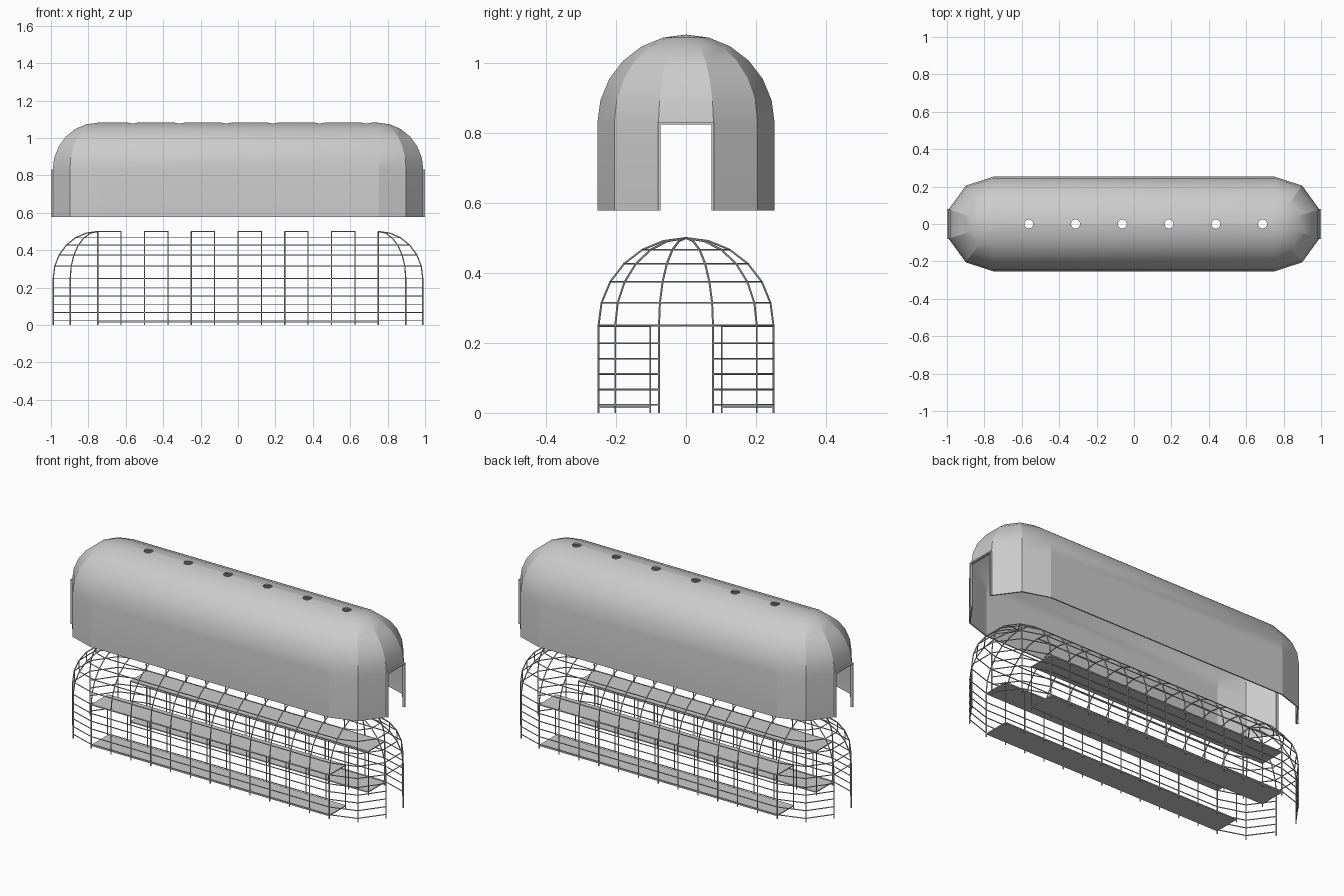
import bpy, bmesh
from math import sin, cos, radians

if "Cube" in bpy.data.objects:
    bpy.data.objects.remove(bpy.data.objects["Cube"])

R, WALL, HALF, LIFT = 0.25, 0.25, 0.75, 0.578
POLE = 0.0032
ARC = [0, 15, 30, 45, 60, 75, 90]
BAYS = [-0.75 + 0.125 * i for i in range(13)]


def plan(a=0):
    """Rounded-end outline at roof angle a, starting beside the right door."""
    pts = []
    for t in (18, 54, 90, 90, 126, 162, 198, 234, 270, 270, 306, 342):
        side = HALF if len(pts) in (0, 1, 2, 9, 10, 11) else -HALF
        r = R * cos(radians(a))
        pts.append((side + r * cos(radians(t)), r * sin(radians(t))))
    return pts


def height(a):
    return WALL + R * sin(radians(a))


def poles(name, paths, radius=POLE):
    """paths: list of (points, closed); one curve object of thin poles."""
    cu = bpy.data.curves.new(name, 'CURVE')
    cu.dimensions = '3D'
    cu.bevel_depth = radius
    cu.bevel_resolution = 1
    cu.use_fill_caps = True
    for pts, closed in paths:
        s = cu.splines.new('POLY')
        s.points.add(len(pts) - 1)
        for p, co in zip(s.points, pts):
            p.co = (*co, 1)
        s.use_cyclic_u = closed
        s.use_smooth = False
    ob = bpy.data.objects.new(name, cu)
    bpy.context.collection.objects.link(ob)
    return ob


def box(name, x0, x1, y0, y1, z0, z1):
    bpy.ops.mesh.primitive_cube_add(size=1, location=((x0 + x1) / 2, (y0 + y1) / 2, (z0 + z1) / 2))
    ob = bpy.context.object
    ob.name = name
    ob.scale = (x1 - x0, y1 - y0, z1 - z0)
    return ob


# Arched ribs along the hall
arches = []
for x in BAYS:
    arc = [(x, R * cos(radians(a)), height(a)) for a in range(0, 181, 15)]
    arches.append(([(x, R, 0)] + arc + [(x, -R, 0)], False))
poles("arch_ribs", arches)

# Ribs of the two domed ends
ribs = []
for i in (0, 1, 4, 5, 6, 7, 10, 11):
    ribs.append(([(*plan()[i], 0)] + [(*plan(a)[i], height(a)) for a in ARC], False))
poles("end_ribs", ribs)

# Horizontal rails: open at the doors below, closed loops above
rails = []
for z in (0.023, 0.067, 0.111, 0.155, 0.199):
    for part in (plan()[:6], plan()[6:]):
        rails.append(([(x, y, z) for x, y in part], False))
for a in ARC[:5]:
    rails.append(([(x, y, height(a)) for x, y in plan(a)], True))
poles("horizontal_rails", rails, 0.0027)

# Ridge pole, interrupted under each smoke hole
poles("ridge_poles", [([(x, 0, 0.5), (x + 0.125, 0, 0.5)], False) for x in BAYS[:-1:2]])

# Benches with posts on both sides
for s, label in ((-1, "front"), (1, "back")):
    ys = sorted((s * 0.1, s * 0.25))
    box(label + "_low_bench", -HALF, HALF, *ys, 0.014, 0.02)
    box(label + "_high_bench", -HALF, HALF, *ys, 0.245, 0.251)
    poles(label + "_bench_posts", [([(x, s * 0.102, 0), (x, s * 0.102, 0.25)], False) for x in BAYS], 0.0027)

# Outer cover, lifted above the frame, with both doorways open
bm = bmesh.new()
rings = [(plan(), 0)] + [(plan(a), height(a)) for a in ARC]
grid = [[bm.verts.new((x, y, z + LIFT)) for x, y in pts] for pts, z in rings]
for r in range(len(grid) - 1):
    for i in range(12):
        if r == 0 and i in (5, 11):
            continue
        j = (i + 1) % 12
        bm.faces.new((grid[r][i], grid[r][j], grid[r + 1][j], grid[r + 1][i]))
bmesh.ops.remove_doubles(bm, verts=bm.verts, dist=0.0005)
bmesh.ops.dissolve_degenerate(bm, edges=bm.edges, dist=0.0001)
bmesh.ops.recalc_face_normals(bm, faces=bm.faces)
me = bpy.data.meshes.new("outer_cover")
bm.to_mesh(me)
bm.free()
cover = bpy.data.objects.new("outer_cover", me)
bpy.context.collection.objects.link(cover)

m = cover.modifiers.new("thickness", 'SOLIDIFY')
m.thickness = 0.007
m.offset = 0

# Smoke holes cut along the ridge
cutters = []
for x in BAYS[1:-1:2]:
    bpy.ops.mesh.primitive_cylinder_add(vertices=20, radius=0.024, depth=0.1,
                                        location=(x + 0.0625, 0, LIFT + 0.5))
    cutters.append(bpy.context.object)
    cutters[-1].hide_render = True
    b = cover.modifiers.new("smoke_hole", 'BOOLEAN')
    b.operation = 'DIFFERENCE'
    b.solver = 'EXACT'
    b.object = cutters[-1]

bpy.ops.object.select_all(action='DESELECT')
cover.select_set(True)
bpy.context.view_layer.objects.active = cover
for name in [m.name for m in cover.modifiers]:
    bpy.ops.object.modifier_apply(modifier=name)
for c in cutters:
    bpy.data.objects.remove(c)
bpy.ops.object.shade_smooth_by_angle(angle=radians(17))

# Thin door surrounds at both ends
for s, label in ((-1, "left"), (1, "right")):
    xs = sorted((s * 0.986, s))
    for t, side in ((-1, "front"), (1, "back")):
        ys = sorted((t * 0.073, t * 0.08))
        box(f"{label}_door_{side}_jamb", *xs, *ys, LIFT, LIFT + 0.246)
    box(label + "_door_lintel", *xs, -0.08, 0.08, LIFT + 0.246, LIFT + 0.253)
